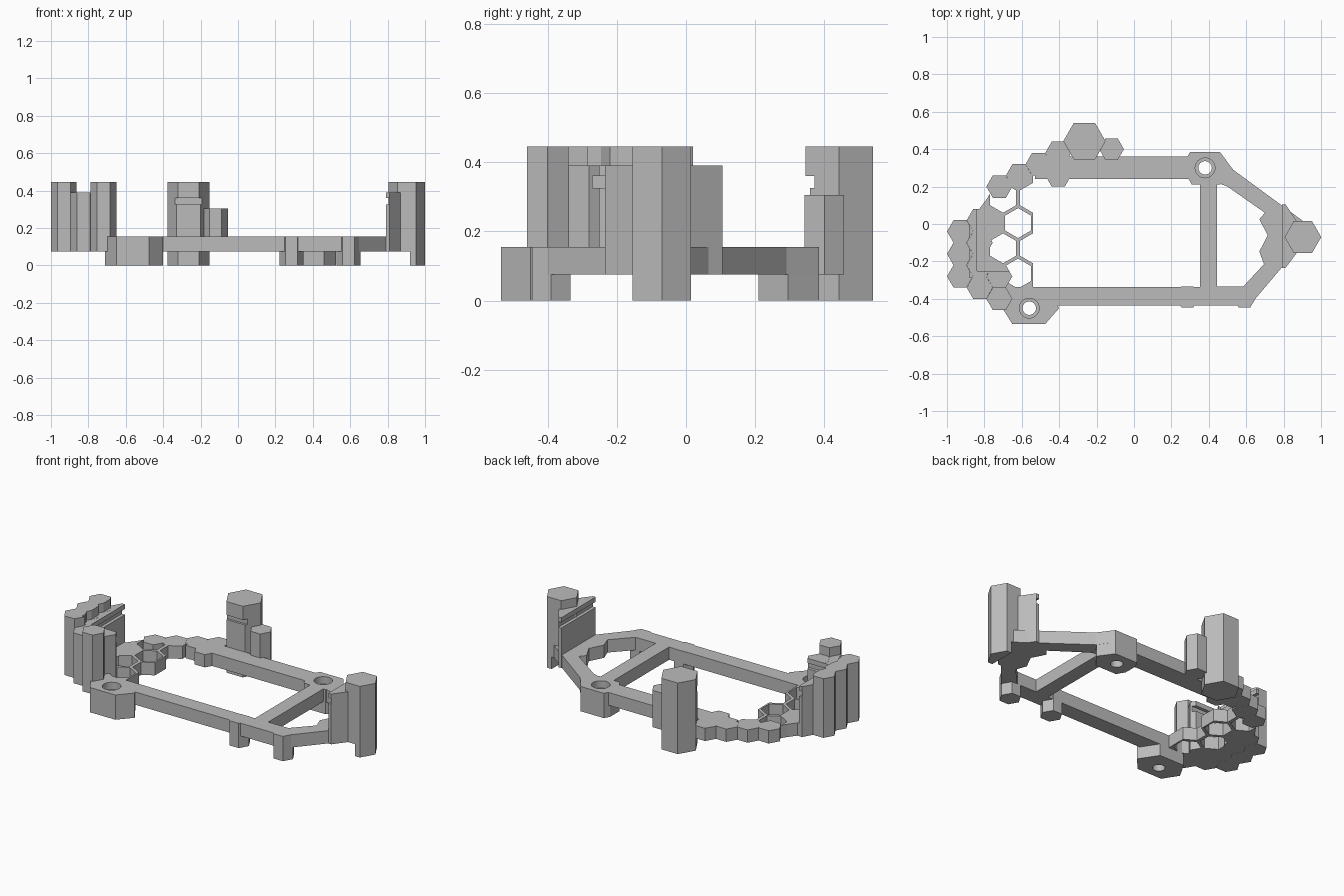
import bpy, bmesh, math

cube = bpy.data.objects.get("Cube")
if cube:
    bpy.data.objects.remove(cube, do_unlink=True)

grey = bpy.data.materials.new("plain_grey")
grey.use_nodes = True
grey.diffuse_color = (0.5, 0.5, 0.5, 1)
grey.node_tree.nodes["Principled BSDF"].inputs["Base Color"].default_value = (0.5, 0.5, 0.5, 1)

LOW, DECK, RIM, TOP = 0.075, 0.155, 0.39, 0.445
HEX = 0.0695


def prism(name, points, z0, z1):
    """Extrude a flat outline from z0 up to z1."""
    bm = bmesh.new()
    face = bm.faces.new([bm.verts.new((x, y, z0)) for x, y in points])
    out = bmesh.ops.extrude_face_region(bm, geom=[face])
    for v in out["geom"]:
        if isinstance(v, bmesh.types.BMVert):
            v.co.z = z1
    bmesh.ops.recalc_face_normals(bm, faces=bm.faces)
    mesh = bpy.data.meshes.new(name)
    bm.to_mesh(mesh)
    bm.free()
    mesh.materials.append(grey)
    obj = bpy.data.objects.new(name, mesh)
    bpy.context.collection.objects.link(obj)
    return obj


def ring(x, y, r, n=6, turn=0.0):
    return [(x + r * math.cos(turn + math.tau * i / n),
             y + r * math.sin(turn + math.tau * i / n)) for i in range(n)]


def rect(x0, x1, y0, y1):
    return [(x0, y0), (x1, y0), (x1, y1), (x0, y1)]


def cutter(points, z0, z1):
    obj = prism("cutter", points, z0, z1)
    obj.hide_render = True
    return obj


def cut(obj, cutters):
    """Subtract each cutter and bake the result."""
    bpy.context.view_layer.objects.active = obj
    for c in cutters:
        mod = obj.modifiers.new("cut", 'BOOLEAN')
        mod.operation = 'DIFFERENCE'
        mod.solver = 'EXACT'
        mod.object = c
        bpy.ops.object.modifier_apply(modifier=mod.name)


# Screw holes with counterbores
screws = []
for x, y in [(0.38, 0.30), (-0.56, -0.45)]:
    screws.append([cutter(ring(x, y, 0.036, 32), -0.1, 0.3),
                   cutter(ring(x, y, 0.053, 32), 0.11, 0.3)])
back_screw, front_screw = screws

# Open frame: rails, crossbar and pointed nose
back_rail = prism("back_rail", rect(-0.53, 0.46, 0.24, 0.36), LOW, DECK)
cut(back_rail, back_screw)
front_rail = prism("front_rail", rect(-0.62, 0.5, -0.437, -0.337), LOW, DECK)
cut(front_rail, front_screw)
crossbar = prism("crossbar", rect(0.353, 0.444, -0.35, 0.27), LOW, DECK)
cut(crossbar, back_screw)
nose = prism("nose_frame", [
    (0.42, 0.385), (0.46, 0.385), (0.53, 0.29), (0.905, 0.015), (0.86, -0.15),
    (0.64, -0.41), (0.62, -0.437), (0.42, -0.437), (0.42, -0.335), (0.583, -0.335),
    (0.695, -0.215), (0.67, -0.147), (0.715, -0.06), (0.67, 0.025), (0.70, 0.06),
    (0.50, 0.20), (0.42, 0.23)], LOW, DECK)
cut(nose, back_screw)

# Feet
back_foot = prism("back_foot", [(0.28, 0.35), (0.30, 0.385), (0.46, 0.385), (0.525, 0.295),
                                (0.46, 0.21), (0.31, 0.21), (0.28, 0.26)], 0, DECK)
cut(back_foot, back_screw)
front_foot = prism("front_foot", [(-0.71, -0.44), (-0.65, -0.535), (-0.475, -0.535),
                                  (-0.40, -0.45), (-0.475, -0.336), (-0.65, -0.336)], 0, DECK)
cut(front_foot, front_screw)
for i, x in enumerate((0.285, 0.59)):
    prism(f"small_foot_{i}", ring(x, -0.39, 0.064), 0, DECK)

# Honeycomb deck with pointed cells
deck = prism("honeycomb_deck", [(-0.85, -0.38), (-0.54, -0.38), (-0.54, 0.26), (-0.72, 0.24),
                                (-0.79, 0.13), (-0.85, 0.05)], LOW, DECK)
cells = [(-0.62, 0.005), (-0.62, -0.265), (-0.70, -0.13), (-0.70, 0.14),
         (-0.54, -0.13), (-0.54, 0.14)]
cut(deck, [cutter(ring(x, y, 0.08, 6, math.pi / 6), 0, 0.3) for x, y in cells])

# Hexagon chain along the back corner
for i, (x, y) in enumerate([(-0.72, 0.2), (-0.615, 0.26), (-0.51, 0.32),
                            (-0.405, 0.38), (-0.405, 0.26)]):
    prism(f"edge_hexagon_{i}", ring(x, y, HEX), LOW, DECK)

# End wall of hexagon columns, hollowed by a stepped pocket with a clip groove
pocket = [cutter(rect(-0.84, -0.4, -0.25, 0.3), DECK, 0.6),
          cutter(rect(-0.86, -0.4, -0.27, 0.3), 0.325, 0.36),
          cutter(rect(-0.88, -0.4, -0.285, 0.3), RIM, 0.6)]
columns = [(-0.93, y, TOP) for y in (-0.04, -0.16, -0.28)]
columns += [(-0.825, y, RIM) for y in (0.02, -0.1, -0.22, -0.34)]
columns += [(-0.72, -0.28, RIM), (-0.72, -0.40, TOP)]
for i, (x, y, top) in enumerate(columns):
    column = prism(f"wall_column_{i}", ring(x, y, HEX), LOW, top)
    cut(column, pocket)

# Tall back post with clip groove, and its short companion
post = prism("back_post", ring(-0.265, 0.443, 0.113), 0, TOP)
cut(post, [cutter(rect(-0.5, 0, 0.2, 0.372), 0.325, 0.36),
           cutter(rect(-0.5, 0, 0.2, 0.358), DECK, 0.33)])
prism("short_post", ring(-0.12, 0.40, 0.066), LOW, 0.305)

# Tip post, undercut on its inner side, with a grooved stop plate
tip = prism("tip_post", ring(0.903, -0.07, 0.098), 0, TOP)
cut(tip, [cutter(rect(0.7, 0.92, -0.3, 0.2), -0.1, LOW)])
stop = prism("stop_plate", [(0.79, 0.105), (0.81, 0.105), (0.87, 0.015), (0.87, -0.155),
                            (0.81, -0.235), (0.79, -0.235)], LOW, RIM)
cut(stop, [cutter(rect(0.7, 0.81, -0.4, 0.3), 0.325, 0.36)])

# Remove the cutting helpers
for obj in list(bpy.data.objects):
    if obj.name.startswith("cutter"):
        bpy.data.objects.remove(obj, do_unlink=True)
